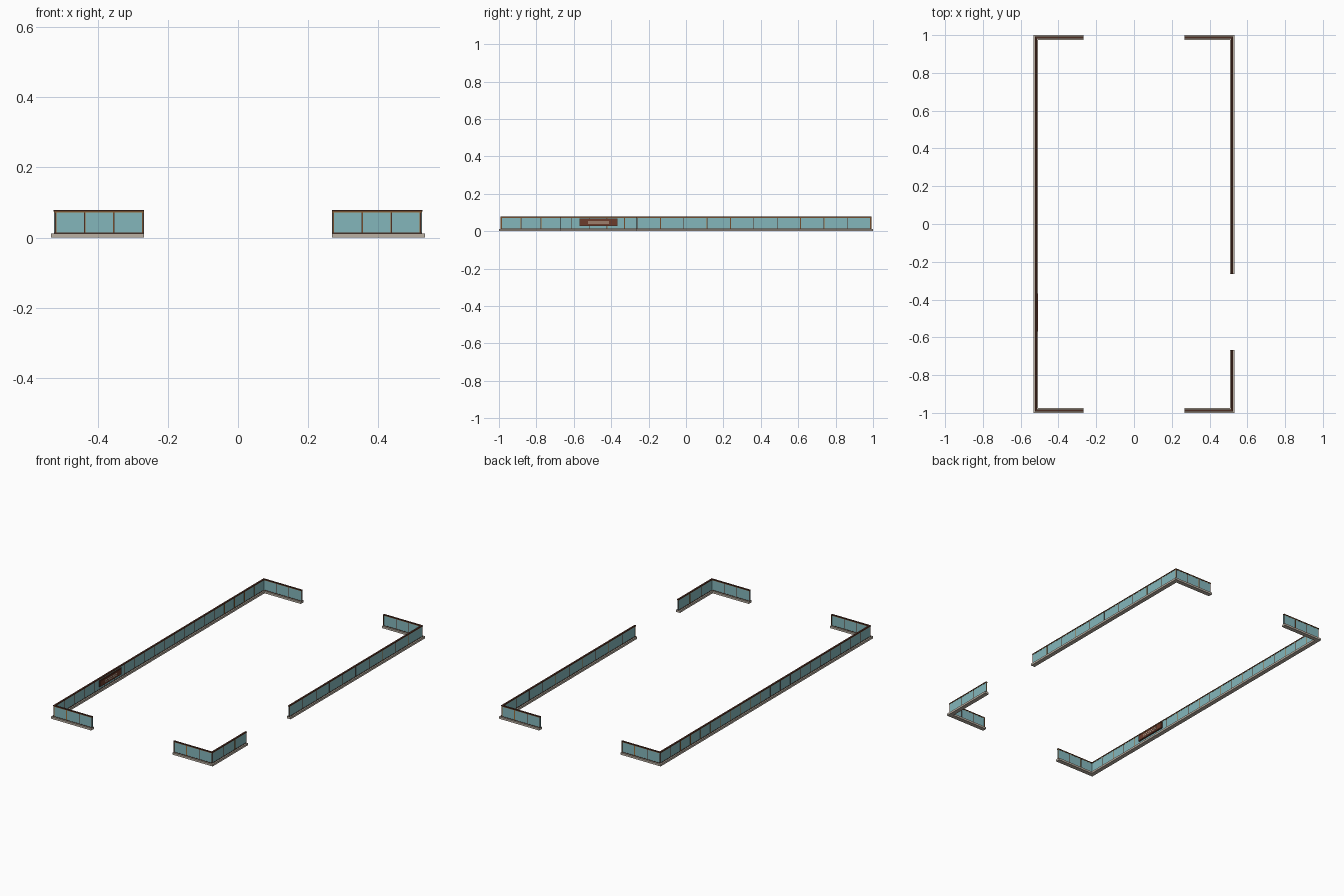
import bpy

if "Cube" in bpy.data.objects:
    bpy.data.objects.remove(bpy.data.objects["Cube"])


def material(name, rgb):
    m = bpy.data.materials.new(name)
    m.diffuse_color = (*rgb, 1.0)
    m.use_nodes = True
    m.node_tree.nodes["Principled BSDF"].inputs["Base Color"].default_value = m.diffuse_color
    return m


STONE = material("warm pale stone", (0.50, 0.44, 0.37))
GLASS = material("teal glass", (0.23, 0.47, 0.50))
BROWN = material("dark brown", (0.075, 0.027, 0.016))
BRASS = material("brass", (0.32, 0.15, 0.04))
RED = material("red brown", (0.15, 0.045, 0.025))
CREAM = material("cream", (0.62, 0.54, 0.42))

X, Y = 0.52, 0.987      # wall centre lines


def box(name, lo, hi, mat):
    xs, ys, zs = zip(lo, hi)
    verts = [(x, y, z) for x in xs for y in ys for z in zs]
    faces = [(0, 1, 3, 2), (4, 6, 7, 5), (0, 4, 5, 1),
             (2, 3, 7, 6), (0, 2, 6, 4), (1, 5, 7, 3)]
    me = bpy.data.meshes.new(name)
    me.from_pydata(verts, [], faces)
    me.materials.append(mat)
    ob = bpy.data.objects.new(name, me)
    bpy.context.collection.objects.link(ob)
    return ob


def wall(name, axis, centre, a, b, bays, corner_a, corner_b):
    """Straight wall from a to b; corner marks the ends that meet another wall.

    Long walls run through the corners, short returns butt against them."""
    sign = 1 if axis == 'y' else -1

    def bar(part, w, z0, z1, mat, s=a, e=b, ext=None):
        if ext is None:
            s, e = s - sign * w * corner_a, e + sign * w * corner_b
        else:
            s, e = s - ext, e + ext
        if axis == 'x':
            box(name + part, (s, centre - w, z0), (e, centre + w, z1), mat)
        else:
            box(name + part, (centre - w, s, z0), (centre + w, e, z1), mat)

    bar("_plinth", 0.0130, 0.0, 0.012, STONE)
    bar("_shoe", 0.0045, 0.012, 0.0145, BROWN)
    bar("_glass", 0.0030, 0.0145, 0.0715, GLASS)
    bar("_trim", 0.0040, 0.0715, 0.0735, BRASS)
    bar("_rail", 0.0052, 0.0735, 0.078, BROWN)
    # slim posts, each a brown core between two brass edges
    s0 = a + 0.003 * (not corner_a)
    e0 = b - 0.003 * (not corner_b)
    for i in range(bays + 1):
        p = s0 + (e0 - s0) * i / bays
        bar("_post", 0.0038, 0.0145, 0.0715, BROWN, p, p, 0.0014)
        bar("_post_trim", 0.0035, 0.0145, 0.0715, BRASS, p, p, 0.0022)


# long side walls
wall("left_wall", 'y', -X, -Y, Y, 21, 1, 1)
wall("right_wall_back", 'y', X, -0.265, Y, 10, 0, 1)
wall("right_wall_front", 'y', X, -Y, -0.667, 3, 1, 0)

# short returns at the front and back
for label, y in (("front", -Y), ("back", Y)):
    wall(label + "_return_left", 'x', y, -X, -0.268, 3, 1, 0)
    wall(label + "_return_right", 'x', y, 0.268, X, 3, 0, 1)

# plain sign board on the inner face of the left wall
box("sign_frame", (-0.517, -0.570, 0.029), (-0.511, -0.367, 0.067), BROWN)
box("sign_board", (-0.512, -0.567, 0.032), (-0.509, -0.370, 0.064), RED)
for i, z in enumerate((0.042, 0.051)):
    box(f"sign_stripe_{i}", (-0.510, -0.525, z), (-0.508, -0.412, z + 0.004), CREAM)
